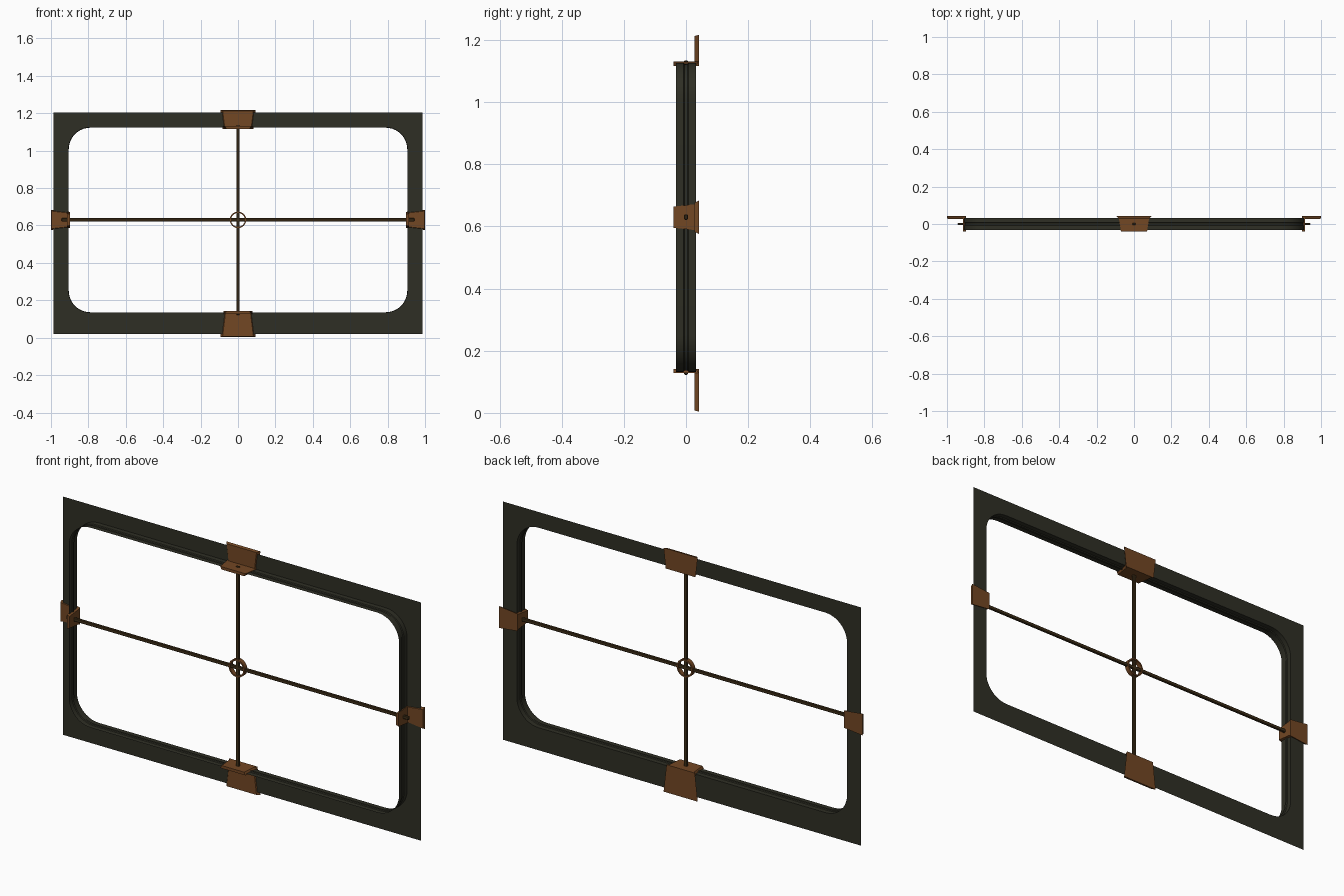
import bpy, bmesh, math
from mathutils import Vector

if "Cube" in bpy.data.objects:
    bpy.data.objects.remove(bpy.data.objects["Cube"])

def mat(name, c):
    m = bpy.data.materials.new(name)
    m.diffuse_color = (*c, 1)
    m.use_nodes = True
    m.node_tree.nodes["Principled BSDF"].inputs["Base Color"].default_value = m.diffuse_color
    return m

DARK = mat("dark_green_metal", (0.028, 0.028, 0.018))
COPPER = mat("copper_brown", (0.170, 0.063, 0.017))
BRONZE = mat("dark_bronze", (0.050, 0.028, 0.009))

def finish(bm, name, m, smooth=False):
    bmesh.ops.recalc_face_normals(bm, faces=bm.faces)
    me = bpy.data.meshes.new(name)
    bm.to_mesh(me)
    bm.free()
    me.materials.append(m)
    ob = bpy.data.objects.new(name, me)
    bpy.context.collection.objects.link(ob)
    if smooth:
        bpy.context.view_layer.objects.active = ob
        ob.select_set(True)
        bpy.ops.object.shade_smooth_by_angle(angle=math.radians(30))
        ob.select_set(False)
    return ob

# opening (left/right, bottom, top), corner radius, sheet outline
HX, Z0, Z1, R = 0.909, 0.132, 1.127, 0.12
PX, PZ0, PZ1 = 0.986, 0.02, 1.205
PY, MID, SEG = 0.032, 0.63, 10

def opening(y, inset=0.0):
    """Rounded rectangle, corner by corner, counter-clockwise from top right."""
    pts = []
    for k, (sx, z, sz) in enumerate([(1, Z1, 1), (-1, Z1, 1), (-1, Z0, -1), (1, Z0, -1)]):
        for i in range(SEG + 1):
            a = (k + i / SEG) * math.pi / 2
            r = R - inset
            pts.append(Vector((sx * (HX - R) + r * math.cos(a), y, z - sz * R + r * math.sin(a))))
    return pts

# flat face sheet around the opening
bm = bmesh.new()
inner = [bm.verts.new(p) for p in opening(PY)]
outer = [bm.verts.new((x, PY, z)) for x, z in
         [(PX, PZ1), (-PX, PZ1), (-PX, PZ0), (PX, PZ0)]]
n = len(inner)
for k in range(4):
    b = k * (SEG + 1)
    for i in range(SEG):
        bm.faces.new((outer[k], inner[b + i + 1], inner[b + i]))
    bm.faces.new((outer[k], outer[(k + 1) % 4], inner[(b + SEG + 1) % n], inner[b + SEG]))
finish(bm, "face_sheet", DARK)

# lining of the opening with a slim raised bead along its middle
bm = bmesh.new()
profile = [(PY, 0), (0.008, 0), (0.005, 0.004), (-0.005, 0.004), (-0.008, 0), (-0.032, 0)]
loops = [[bm.verts.new(p) for p in opening(y, d)] for y, d in profile]
for a, b in zip(loops, loops[1:]):
    for i in range(n):
        j = (i + 1) % n
        bm.faces.new((a[i], a[j], b[j], b[i]))
finish(bm, "opening_lining", DARK, True)

# corner brackets: u runs along the frame, d runs outward from the opening edge
SIDES = {
    "top": lambda u, d, y: (u, y, Z1 + d),
    "bottom": lambda u, d, y: (u, y, Z0 - d),
    "left": lambda u, d, y: (-HX - d, y, MID + u),
    "right": lambda u, d, y: (HX + d, y, MID + u),
}

def hull(bm, pts):
    vs = [bm.verts.new(p) for p in pts]
    for f in [(0, 1, 2, 3), (4, 5, 6, 7), (0, 1, 5, 4), (1, 2, 6, 5), (2, 3, 7, 6), (3, 0, 4, 7)]:
        bm.faces.new([vs[i] for i in f])

def bracket(side, reach, wide, narrow, front, cham):
    P = SIDES[side]
    # upright tapered plate, clasping the sheet
    bm = bmesh.new()
    pts = []
    for y, c in ((0.042, 0), (0.028, cham)):
        pts += [P(-narrow + c, -0.010, y), P(narrow - c, -0.010, y),
                P(wide - c, reach - c * 0.3, y), P(-wide + c, reach - c * 0.3, y)]
    hull(bm, pts)
    finish(bm, side + "_bracket_plate", COPPER)
    # lip clasping the lining
    bm = bmesh.new()
    pts = []
    for d, c in ((0.004, 0), (-0.010, cham * 0.7)):
        pts += [P(-narrow + c, d, 0.040), P(narrow - c, d, 0.040),
                P(front - c, d, -0.041), P(-front + c, d, -0.041)]
    hull(bm, pts)
    finish(bm, side + "_bracket_lip", COPPER)

bracket("top", 0.090, 0.094, 0.082, 0.070, 0.012)
bracket("bottom", 0.128, 0.094, 0.078, 0.070, 0.012)
bracket("left", 0.091, 0.054, 0.043, 0.034, 0.007)
bracket("right", 0.091, 0.054, 0.043, 0.034, 0.007)

# crossing bars with chamfered edges
def bar(name, lo, hi):
    bm = bmesh.new()
    bmesh.ops.create_cube(bm, size=1)
    for v in bm.verts:
        v.co = [l + (h - l) * (c + 0.5) for c, l, h in zip(v.co, lo, hi)]
    bmesh.ops.bevel(bm, geom=bm.edges[:], offset=0.003, segments=1, affect='EDGES')
    finish(bm, name, BRONZE)

bar("upright_bar", (-0.009, -0.006, 0.122), (0.009, 0.006, 1.135))
bar("cross_bar", (-0.943, -0.006, MID - 0.009), (0.943, 0.006, MID + 0.009))

# ring where the bars cross
bm = bmesh.new()
N = 32
rings = []
for r, y in ((0.044, -0.011), (0.044, 0.011), (0.037, 0.011), (0.037, -0.011)):
    rings.append([bm.verts.new((r * math.cos(2 * math.pi * i / N), y,
                                MID + r * math.sin(2 * math.pi * i / N))) for i in range(N)])
for k in range(4):
    a, b = rings[k], rings[(k + 1) % 4]
    for i in range(N):
        j = (i + 1) % N
        bm.faces.new((a[i], a[j], b[j], b[i]))
finish(bm, "centre_ring", COPPER, True)
